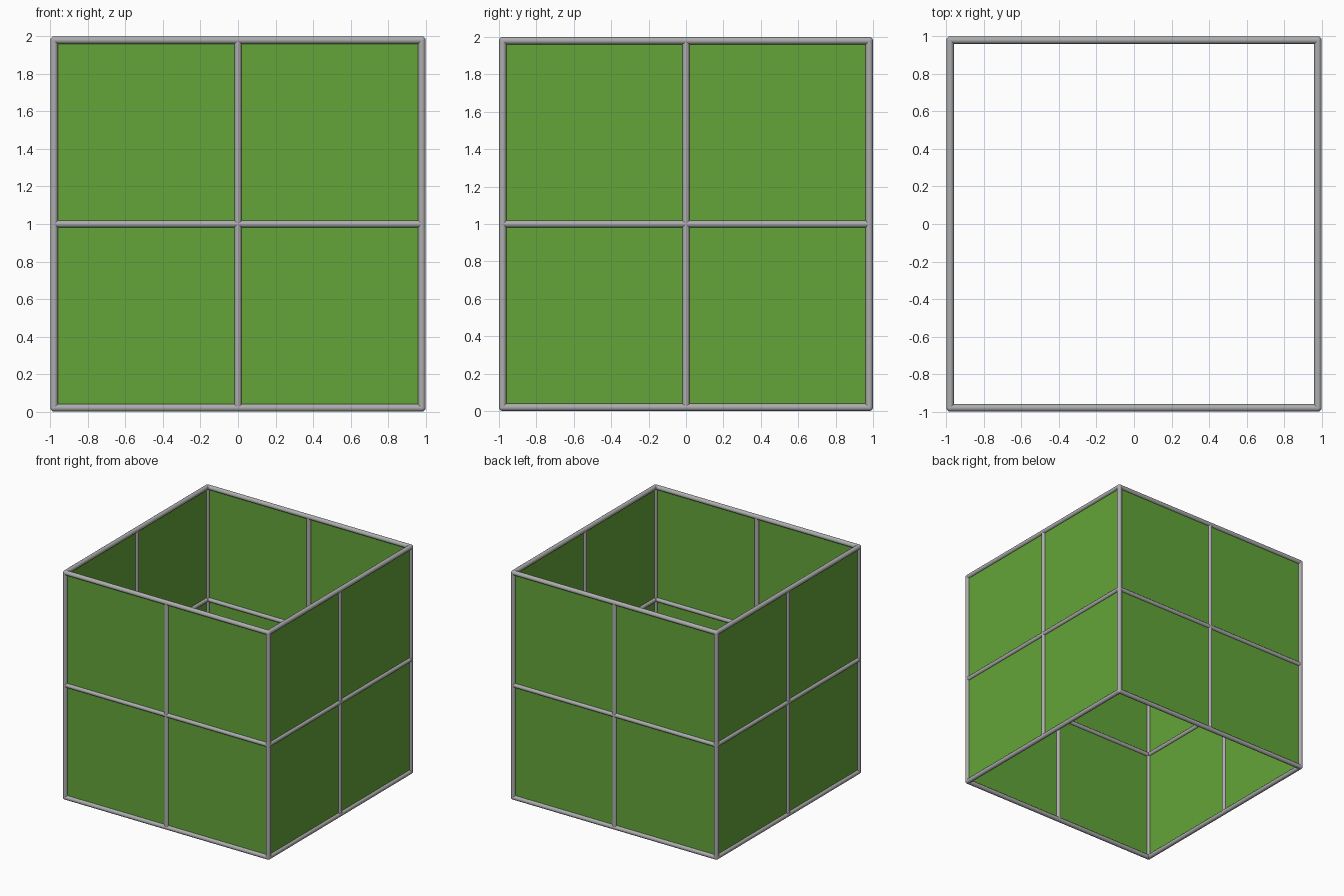
import bpy, math
from mathutils import Vector, Matrix

if "Cube" in bpy.data.objects:
    bpy.data.objects.remove(bpy.data.objects["Cube"])

R = 0.02          # pipe radius
E = 1.0 - R       # pipe centre line offset


def material(name, rgb):
    m = bpy.data.materials.new(name)
    m.diffuse_color = (*rgb, 1.0)
    m.use_nodes = True
    m.node_tree.nodes["Principled BSDF"].inputs["Base Color"].default_value = m.diffuse_color
    return m


GREY = material("grey metal", (0.42, 0.42, 0.42))
GREEN = material("green panel", (0.125, 0.375, 0.041))


def pipe(name, a, b, r=R):
    a, b = Vector(a), Vector(b)
    d = b - a
    bpy.ops.mesh.primitive_cylinder_add(vertices=16, radius=r, depth=d.length, location=(a + b) / 2)
    o = bpy.context.object
    o.rotation_euler = d.to_track_quat('Z', 'Y').to_euler()
    o.name = name
    o.data.materials.append(GREY)
    bpy.ops.object.shade_smooth_by_angle(angle=math.radians(40))


# Four identical walls, each turned a quarter around z
for i, side in enumerate(("front", "right", "back", "left")):
    turn = Matrix.Rotation(i * math.pi / 2, 3, 'Z')

    def p(x, z):
        return turn @ Vector((x, -E, z))

    # Outer frame and cross bars
    pipe(side + "_bottom_rail", p(-E, R), p(E, R))
    pipe(side + "_top_rail", p(-E, 2 - R), p(E, 2 - R))
    pipe(side + "_corner_post", p(-E, R), p(-E, 2 - R))
    pipe(side + "_middle_post", p(0, R), p(0, 2 - R), 0.019)
    pipe(side + "_middle_rail", p(-E, 1), p(E, 1), 0.019)

    # Rounded corner joints
    for z in (R, 2 - R):
        bpy.ops.mesh.primitive_uv_sphere_add(segments=16, ring_count=8, radius=R, location=p(-E, z))
        joint = bpy.context.object
        joint.name = side + "_corner_joint"
        joint.data.materials.append(GREY)
        bpy.ops.object.shade_smooth()

    # Thin wall panel in the plane of the bars
    bpy.ops.mesh.primitive_cube_add(size=1, location=p(0, 1), rotation=(0, 0, i * math.pi / 2))
    panel = bpy.context.object
    panel.scale = (2 * E, 0.004, 2 * E)
    panel.name = side + "_panel"
    panel.data.materials.append(GREEN)
